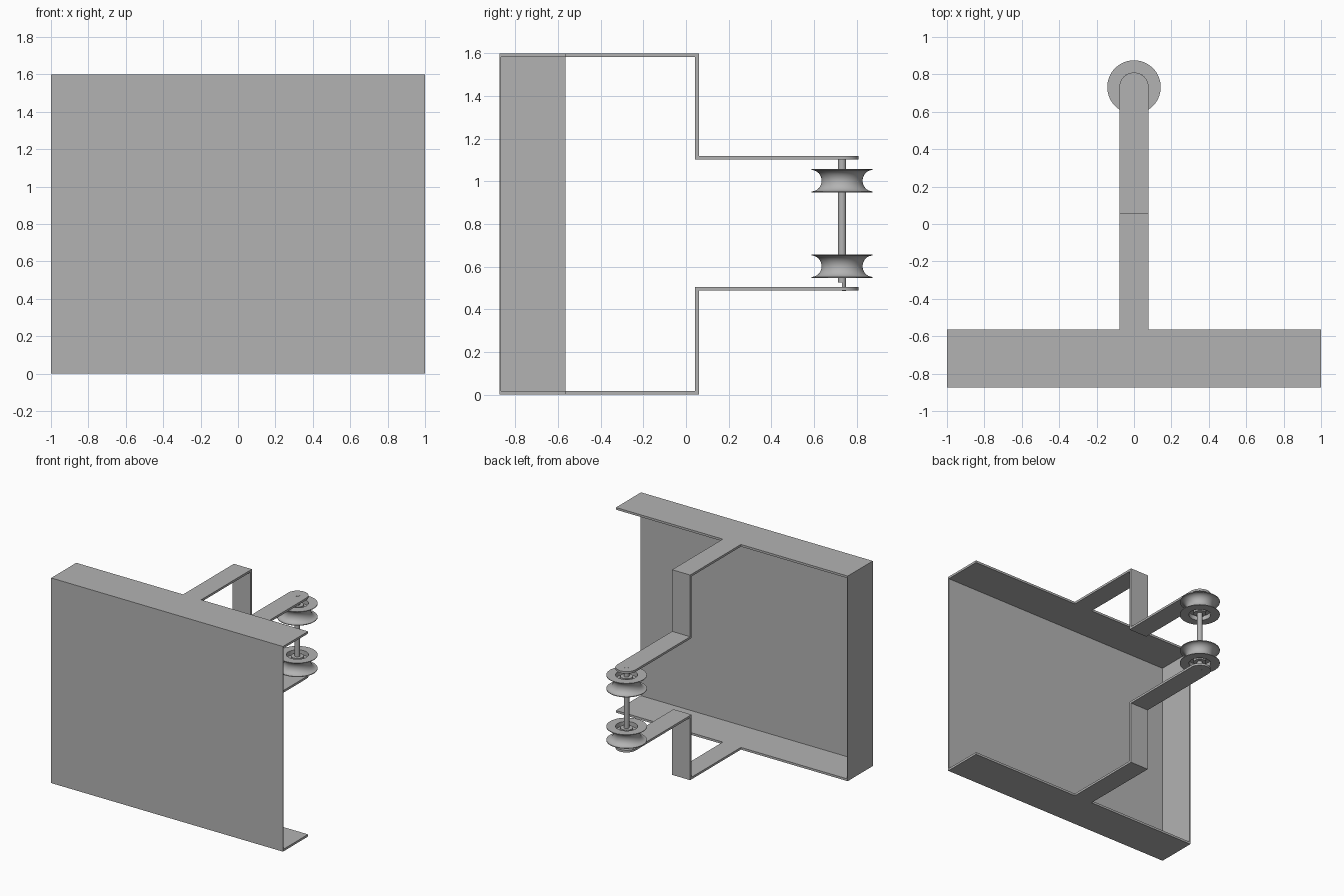
import bpy, bmesh, math

if "Cube" in bpy.data.objects:
    bpy.data.objects.remove(bpy.data.objects["Cube"], do_unlink=True)

# Single painted-metal colour
grey = bpy.data.materials.new("metal_grey")
grey.use_nodes = True
GREY = (0.45, 0.45, 0.45, 1)
grey.diffuse_color = GREY
grey.node_tree.nodes["Principled BSDF"].inputs["Base Color"].default_value = GREY


def finish(name, bm, smooth=False):
    bmesh.ops.recalc_face_normals(bm, faces=bm.faces)
    mesh = bpy.data.meshes.new(name)
    bm.to_mesh(mesh)
    bm.free()
    mesh.materials.append(grey)
    obj = bpy.data.objects.new(name, mesh)
    bpy.context.collection.objects.link(obj)
    if smooth:
        bpy.ops.object.select_all(action='DESELECT')
        obj.select_set(True)
        bpy.context.view_layer.objects.active = obj
        bpy.ops.object.shade_smooth_by_angle(angle=math.radians(35))
    return obj


def prism(name, outline, z0, z1, smooth=False):
    """Extrude a flat xy outline from z0 up to z1."""
    bm = bmesh.new()
    face = bm.faces.new([bm.verts.new((x, y, z0)) for x, y in outline])
    top = bmesh.ops.extrude_face_region(bm, geom=[face])["geom"]
    bmesh.ops.translate(bm, vec=(0, 0, z1 - z0),
                        verts=[v for v in top if isinstance(v, bmesh.types.BMVert)])
    return finish(name, bm, smooth)


def box(name, x0, x1, y0, y1, z0, z1):
    return prism(name, [(x0, y0), (x1, y0), (x1, y1), (x0, y1)], z0, z1)


def arc(radius, start, end, steps):
    return [(radius * math.cos(start + (end - start) * i / steps),
             AXLE_Y + radius * math.sin(start + (end - start) * i / steps))
            for i in range(steps + 1)]


def lathe(name, profile, z, steps=64):
    """Spin a closed (radius, height) profile about the axle."""
    bm = bmesh.new()
    verts = [bm.verts.new((r, AXLE_Y, z + h)) for r, h in profile]
    edges = [bm.edges.new((a, b)) for a, b in zip(verts, verts[1:] + verts[:1])]
    bmesh.ops.spin(bm, geom=verts + edges, cent=(0, AXLE_Y, 0), axis=(0, 0, 1),
                   angle=math.tau, steps=steps, use_merge=True)
    bmesh.ops.remove_doubles(bm, verts=bm.verts, dist=1e-5)
    return finish(name, bm, True)


HEIGHT, SHEET, THIN = 1.6, 0.017, 0.006
FRONT, LIP = -0.874, -0.565          # depth of the tray
POST0, POST1 = 0.043, 0.06           # upright part of each bracket
ARM, AXLE_Y, PIN = 0.078, 0.732, 0.019

# Tray: front panel and the one closed end
box("front_panel", -1, 1, FRONT, FRONT + THIN, SHEET, HEIGHT - SHEET)
box("right_end_wall", -1, -1 + THIN, FRONT + THIN, LIP, SHEET, HEIGHT - SHEET)

# Flanges with their bracket strips, uprights and round-ended arms
flange = [(-1, FRONT), (1, FRONT), (1, LIP), (ARM, LIP),
          (ARM, POST1), (-ARM, POST1), (-ARM, LIP), (-1, LIP)]
arm = [(-ARM, POST1), (ARM, POST1)] + arc(ARM, 0, math.pi, 24)
UPPER, LOWER = 1.102, 0.488
prism("top_flange", flange, HEIGHT - SHEET, HEIGHT)
prism("bottom_flange", flange, 0, SHEET)
box("upper_post", -ARM, ARM, POST0, POST1, UPPER, HEIGHT - SHEET)
box("lower_post", -ARM, ARM, POST0, POST1, SHEET, LOWER + SHEET)
prism("upper_arm", arm, UPPER, UPPER + SHEET, True)
prism("lower_arm", arm, LOWER, LOWER + SHEET, True)

# Axle, with a half-round tip seated in the lower arm
prism("axle", arc(PIN, 0, math.tau * 31 / 32, 31), 0.525, UPPER + SHEET + 0.001, True)
prism("axle_tip", arc(PIN, 0, math.pi, 16), LOWER - 0.001, 0.525, True)

# Grooved wheels: thin rims, concave groove, recessed faces and a hub
RIM, GROOVE, HALF, EDGE = 0.143, 0.096, 0.055, 0.005
BORE, HUB, RECESS, WEB = 0.019, 0.045, 0.078, 0.02
groove = []
for i in range(17):
    t = math.pi * (i / 16 - 0.5)
    groove.append((RIM - (RIM - GROOVE) * math.cos(t), (HALF - EDGE) * math.sin(t)))
upper_face = [(RIM, HALF), (RECESS, HALF), (RECESS, WEB), (HUB, WEB),
              (HUB, HALF - 0.01), (BORE, HALF - 0.01)]
lower_face = [(r, -h) for r, h in reversed(upper_face)]
for name, z in (("upper_wheel", 1.003), ("lower_wheel", 0.602)):
    lathe(name, groove + upper_face + lower_face, z)
